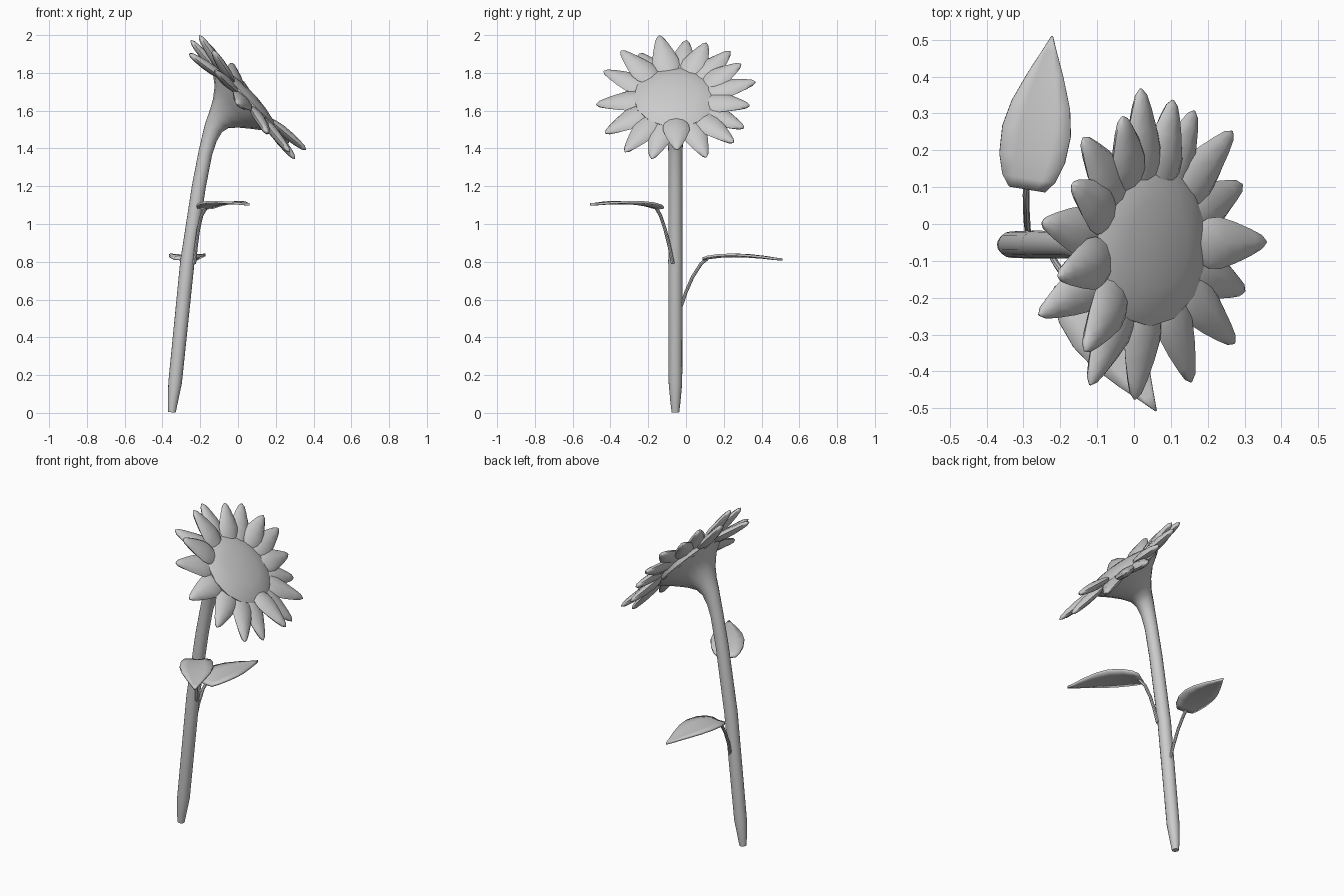
import bpy, bmesh, math
from mathutils import Vector as V

if "Cube" in bpy.data.objects:
    bpy.data.objects.remove(bpy.data.objects["Cube"])

Y = V((0, 1, 0))


def loft(name, rings, seg, angle=40):
    """Skin elliptical rings given as (centre, half-axis a, half-axis b)."""
    bm = bmesh.new()
    loops = []
    for c, a, b in rings:
        loops.append([bm.verts.new(c + a * math.cos(2 * math.pi * i / seg)
                                   + b * math.sin(2 * math.pi * i / seg)) for i in range(seg)])
    for p, q in zip(loops, loops[1:]):
        for i in range(seg):
            j = (i + 1) % seg
            bm.faces.new((p[i], p[j], q[j], q[i]))
    bm.faces.new(loops[0][::-1])
    bm.faces.new(loops[-1])
    return finish(name, bm, angle)


def finish(name, bm, angle):
    bmesh.ops.recalc_face_normals(bm, faces=bm.faces)
    me = bpy.data.meshes.new(name)
    bm.to_mesh(me)
    bm.free()
    ob = bpy.data.objects.new(name, me)
    bpy.context.collection.objects.link(ob)
    bpy.ops.object.select_all(action='DESELECT')
    ob.select_set(True)
    bpy.context.view_layer.objects.active = ob
    bpy.ops.object.shade_smooth_by_angle(angle=math.radians(angle))
    return ob


def tube(name, pts, seg):
    """Round tube through (position, radius) points."""
    rings = []
    for i, (p, r) in enumerate(pts):
        d = (pts[min(i + 1, len(pts) - 1)][0] - pts[max(i - 1, 0)][0]).normalized()
        side = (Y - d * Y.dot(d)).normalized()
        rings.append((p, side * r, d.cross(side) * r))
    return loft(name, rings, seg)


# Stem flaring into the back of the flower head (x, z, radius)
SY = -0.056
stem = [(-.35, .003, .020), (-.345, .06, .027), (-.333, .16, .036), (-.268, .8, .038),
        (-.207, 1.2, .037), (-.174, 1.37, .037), (-.152, 1.45, .041), (-.130, 1.508, .05),
        (-.102, 1.55, .066), (-.066, 1.585, .1), (-.026, 1.618, .15), (.002, 1.643, .2),
        (.017, 1.657, .222)]
tube("stem", [(V((x, SY, z)), r) for x, z, r in stem], 16)

# Domed seed disc, tilted toward +x and up
C = V((.038, SY, 1.667))
U = V((.695, 0, -.719))
N = V((.719, 0, .695))
dome = [(-.03, .215), (.008, .222), (.026, .19), (.04, .12), (.047, .05), (.048, .005)]
loft("seed_disc", [(C + N * h, Y * r, U * r) for h, r in dome], 14)

# Petals: tip angle around the disc, reach, tip height above the disc plane
petals = [(-10, .43, .045), (11, .40, .02), (29, .415, -.02), (47, .45, .0), (68, .435, -.035),
          (89, .42, .04), (107, .432, -.035), (126, .455, -.03), (150, .43, -.045),
          (180, .42, -.05), (209, .435, -.015), (226, .415, .05), (243, .42, -.05),
          (258, .416, .055), (278, .423, .005), (295, .388, .055), (314, .417, .045),
          (333, .39, .075)]
shape = [(0, .05, .014), (.15, .068, .021), (.32, .071, .025), (.55, .056, .024),
         (.78, .036, .019), (.93, .020, .013), (1, .003, .003)]
for k, (deg, reach, lift) in enumerate(petals):
    t = math.radians(deg)
    out = Y * math.cos(t) + U * math.sin(t)
    side = U * math.cos(t) - Y * math.sin(t)
    base = C + out * .18 + N * (.014 if lift > .01 else -.008)
    tip = C + out * reach + N * lift
    up = (tip - base).normalized().cross(side).normalized()
    loft(f"petal_{k + 1}", [(base.lerp(tip, s), side * w, up * h) for s, w, h in shape], 8, 50)


# Leaf: a thin folded blade on a curved stalk
def leaf(name, base, tip, stalk):
    tube(name + "_stalk", [(V(p), r) for p, r in stalk], 8)
    base, tip = V(base), V(tip)
    d = (tip - base).normalized()
    side = d.cross(V((0, 0, 1))).normalized()
    outline = [(0, .05, 0), (.07, .073, .008), (.2, .09, .015), (.38, .094, .018),
               (.55, .08, .016), (.75, .048, .010), (.9, .02, .003), (1, .002, 0)]
    bm = bmesh.new()
    rows = []
    for s, w, arch in outline:
        c = base.lerp(tip, s) + V((0, 0, arch))
        rows.append([bm.verts.new(c + side * w * f + V((0, 0, .08 * w * abs(f))))
                     for f in (-1, -.5, 0, .5, 1)])
    for p, q in zip(rows, rows[1:]):
        for i in range(4):
            bm.faces.new((p[i], p[i + 1], q[i + 1], q[i]))
    ob = finish(name + "_blade", bm, 40)
    m = ob.modifiers.new("thickness", 'SOLIDIFY')
    m.thickness = .012
    m.offset = 0


leaf("lower_leaf", (-.29, .095, .812), (-.222, .51, .812),
     [((-.287, -.03, .55), .008), ((-.29, .0, .64), .009), ((-.292, .035, .72), .009),
      ((-.293, .08, .79), .009), ((-.29, .11, .815), .009)])
leaf("upper_leaf", (-.175, -.145, 1.082), (.06, -.507, 1.104),
     [((-.232, -.07, .79), .010), ((-.222, -.088, .88), .009), ((-.21, -.11, .97), .009),
      ((-.193, -.135, 1.045), .009), ((-.168, -.16, 1.088), .009)])
